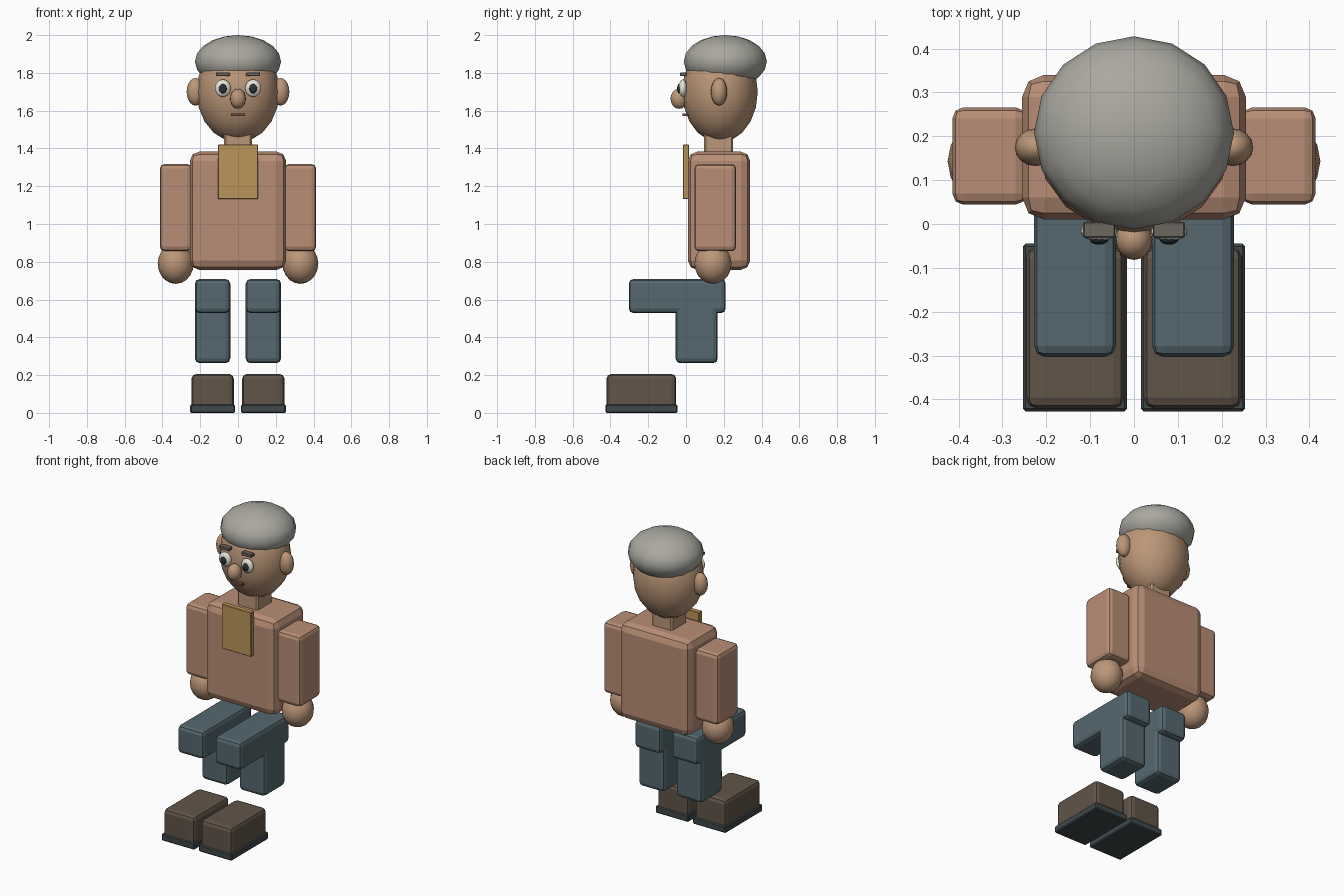
import bpy

if "Cube" in bpy.data.objects:
    bpy.data.objects.remove(bpy.data.objects["Cube"])

def mat(name, rgb):
    m = bpy.data.materials.new(name)
    m.diffuse_color = (*rgb, 1)
    m.use_nodes = True
    m.node_tree.nodes["Principled BSDF"].inputs["Base Color"].default_value = m.diffuse_color
    return m

SHIRT = mat("shirt", (0.48, 0.27, 0.18))
SKIN = mat("skin", (0.50, 0.31, 0.19))
DENIM = mat("denim", (0.09, 0.14, 0.16))
LEATHER = mat("leather", (0.12, 0.09, 0.065))
SOLE = mat("sole", (0.05, 0.065, 0.07))
HAIR = mat("hair", (0.40, 0.39, 0.35))
BROW = mat("brow", (0.15, 0.14, 0.12))
GOLD = mat("gold", (0.50, 0.30, 0.10))
WHITE = mat("eye_white", (0.80, 0.78, 0.68))
DARK = mat("dark", (0.02, 0.03, 0.035))
LIP = mat("lip", (0.16, 0.07, 0.05))

def finish(ob, name, m):
    ob.name = name
    ob.data.materials.append(m)
    bpy.ops.object.transform_apply(location=False, rotation=False, scale=True)
    return ob

def box(name, x, y, z, m, bevel=0.0, segs=2):
    """Box given by its (min, max) range on each axis, with bevelled edges."""
    r = (x, y, z)
    bpy.ops.mesh.primitive_cube_add(size=1, location=[(a + b) / 2 for a, b in r])
    ob = bpy.context.object
    ob.scale = [b - a for a, b in r]
    finish(ob, name, m)
    if bevel:
        b = ob.modifiers.new("bevel", 'BEVEL')
        b.width, b.segments = bevel, segs
    return ob

def ball(name, c, r, m, segs=16, rings=10):
    bpy.ops.mesh.primitive_uv_sphere_add(segments=segs, ring_count=rings, radius=1, location=c)
    ob = bpy.context.object
    ob.scale = r
    finish(ob, name, m)
    bpy.ops.object.shade_smooth()
    return ob

# Body
box("torso", (-0.255, 0.255), (0.01, 0.34), (0.757, 1.383), SHIRT, 0.05)
box("neck", (-0.074, 0.074), (0.095, 0.25), (1.34, 1.52), SKIN, 0.01, 1)
box("bib", (-0.106, 0.106), (-0.017, 0.017), (1.132, 1.42), GOLD, 0.003, 1)

# Head
ball("head", (0, 0.18, 1.70), (0.219, 0.2, 0.268), SKIN)
ball("hair", (0, 0.208, 1.86), (0.228, 0.22, 0.14), HAIR)
ball("nose", (0, -0.036, 1.663), (0.042, 0.046, 0.053), SKIN)
box("mouth", (-0.037, 0.037), (-0.019, 0.015), (1.571, 1.586), LIP)

# Paired parts
for s, side in ((-1, "left"), (1, "right")):
    def span(a, b):
        return tuple(sorted((s * a, s * b)))
    box(f"arm_{side}", span(0.245, 0.414), (0.044, 0.266), (0.856, 1.318), SHIRT, 0.025)
    ball(f"hand_{side}", (s * 0.33, 0.143, 0.79), (0.095, 0.098, 0.107), SKIN)
    box(f"thigh_{side}", span(0.041, 0.228), (-0.303, 0.21), (0.528, 0.709), DENIM, 0.025)
    box(f"shin_{side}", span(0.041, 0.228), (-0.055, 0.168), (0.263, 0.65), DENIM, 0.025)
    box(f"shoe_{side}", span(0.022, 0.246), (-0.421, -0.052), (0.02, 0.206), LEATHER, 0.025)
    box(f"sole_{side}", span(0.016, 0.253), (-0.427, -0.045), (0.0, 0.045), SOLE, 0.006, 1)
    ball(f"ear_{side}", (s * 0.225, 0.175, 1.70), (0.047, 0.043, 0.073), SKIN)
    ball(f"eye_{side}", (s * 0.08, -0.017, 1.719), (0.042, 0.022, 0.046), WHITE)
    ball(f"pupil_{side}", (s * 0.08, -0.036, 1.716), (0.021, 0.011, 0.025), DARK)
    box(f"brow_{side}", span(0.043, 0.116), (-0.031, 0.005), (1.783, 1.803), BROW, 0.003, 1)
